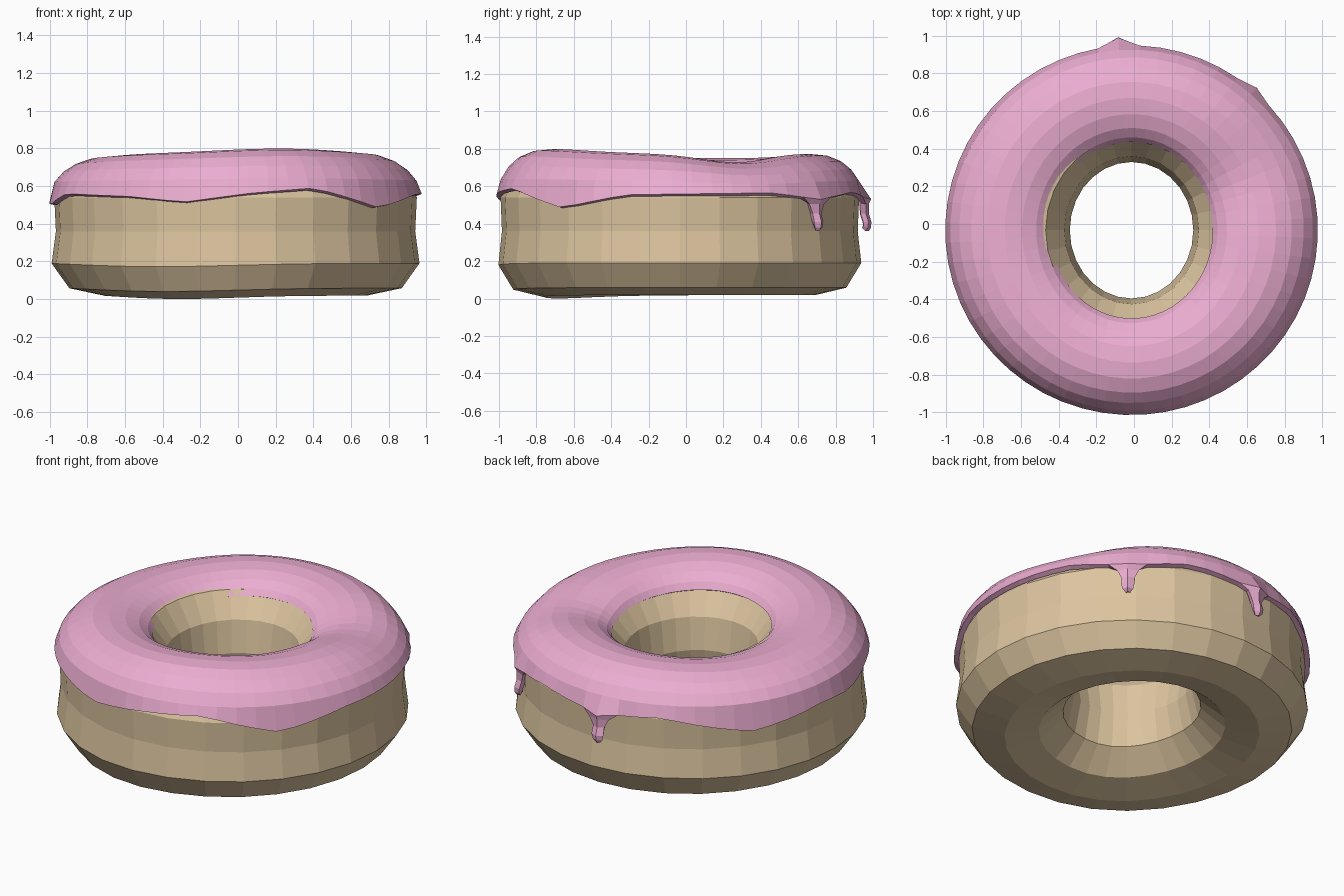
import bpy, bmesh
from math import radians, degrees, cos, sin, exp

if "Cube" in bpy.data.objects:
    bpy.data.objects.remove(bpy.data.objects["Cube"])


def material(name, color):
    m = bpy.data.materials.new(name)
    m.diffuse_color = (*color, 1)
    m.use_nodes = True
    m.node_tree.nodes["Principled BSDF"].inputs["Base Color"].default_value = m.diffuse_color
    return m


def place(deg, r, z):
    """Hand-shaped ring: slightly off centre, hole longer in y."""
    k = max(0, min(1, (1 - r) / 0.66))
    a = radians(deg)
    return (-0.013 + r * cos(a) * (1 - 0.05 * k),
            -0.033 + r * sin(a) * (0.99 + 0.06 * k), z)


def bump(deg, items):
    """Sum of soft bumps: (angle, width, amount)."""
    total = 0
    for centre, width, amount in items:
        d = (deg - centre + 180) % 360 - 180
        total += amount * exp(-(d / width) ** 2)
    return total


def keyed(deg, keys):
    """Looping linear interpolation through (angle, value) keys."""
    deg %= 360
    ring = [(keys[-1][0] - 360, keys[-1][1])] + keys + [(keys[0][0] + 360, keys[0][1])]
    for (a, u), (b, v) in zip(ring, ring[1:]):
        if a <= deg <= b:
            return u + (v - u) * (deg - a) / (b - a)


def bridge(bm, r1, r2, closed=True):
    n = len(r1)
    for j in range(n if closed else n - 1):
        k = (j + 1) % n
        bm.faces.new((r1[j], r2[j], r2[k], r1[k]))


def finish(bm, name, mat):
    me = bpy.data.meshes.new(name)
    bm.to_mesh(me)
    bm.free()
    ob = bpy.data.objects.new(name, me)
    bpy.context.collection.objects.link(ob)
    me.materials.append(mat)
    return ob


# Dough: 28 x 12 torus, slightly uneven
DOUGH = [(0.345, 0.36), (0.375, 0.55), (0.475, 0.69), (0.68, 0.735), (0.885, 0.69),
         (0.965, 0.54), (0.957, 0.36), (0.978, 0.19), (0.89, 0.058), (0.71, 0.018),
         (0.52, 0.06), (0.385, 0.18)]
bm = bmesh.new()
rows = []
for r, z in DOUGH:
    row = []
    for j in range(28):
        d = j * 360 / 28
        low = bump(d, [(-115, 35, -0.018)]) if z < 0.3 else 0
        dent = bump(d, [(25, 20, -0.03)]) if z > 0.6 else 0
        row.append(bm.verts.new(place(d, r, max(0, z + low + dent))))
    rows.append(row)
for i in range(len(rows)):
    bridge(bm, rows[i], rows[(i + 1) % len(rows)])
bmesh.ops.recalc_face_normals(bm, faces=bm.faces)
finish(bm, "dough", material("dough_tan", (0.72, 0.56, 0.35)))

# Icing: wavy cap with an uneven lower edge
N = 56
STEP = 360 / N
DRIPS = {8: 1.012, 15: 1.035}          # column: outer radius of each drip
ICING = [(0.45, 0.665), (0.475, 0.70), (0.525, 0.737), (0.60, 0.763), (0.69, 0.773),
         (0.78, 0.765), (0.86, 0.735), (0.92, 0.69), (0.965, 0.63)]
WAVES = [(-70, 40, 0.026), (25, 22, -0.045), (150, 35, -0.02), (190, 30, -0.012)]
EDGE = [(5, 0.56), (30, 0.565), (49, 0.53), (70, 0.57), (93, 0.53), (115, 0.56),
        (145, 0.46), (172, 0.52), (188, 0.50), (205, 0.56), (235, 0.545), (254, 0.515),
        (276, 0.565), (295, 0.59), (320, 0.485), (343, 0.555)]


def column_angle(j):
    return j * STEP - 2.5


bm = bmesh.new()
rows = []
for r, z in ICING:
    fade = min(1, max(0, (z - 0.55) / 0.2))
    rows.append([bm.verts.new(place(column_angle(j), r, z + fade * bump(column_angle(j), WAVES)))
                 for j in range(N)])
edge = []
for j in range(N):
    d = column_angle(j)
    edge.append(bm.verts.new(place(d, DRIPS.get(j, 0.99), keyed(d, EDGE))))
rows.append(edge)
for r1, r2 in zip(rows, rows[1:]):
    bridge(bm, r1, r2)

# Drips: tapered runs hanging from the edge with a rounded tip
for j, r in DRIPS.items():
    prev = edge[j - 1:j + 2]
    for w, z, dr in [(0.55, 0.505, -0.012), (0.32, 0.455, -0.012),
                     (0.33, 0.41, 0.002), (0.27, 0.38, 0), (0.1, 0.36, -0.012)]:
        row = [bm.verts.new(place(column_angle(j + s * w), r + dr - 0.018 * abs(s), z))
               for s in (-1, 0, 1)]
        bridge(bm, prev, row, closed=False)
        prev = row

icing = finish(bm, "icing", material("icing_pink", (0.84, 0.42, 0.64)))
solid = icing.modifiers.new("thickness", 'SOLIDIFY')
solid.thickness = 0.03
solid.offset = -1
